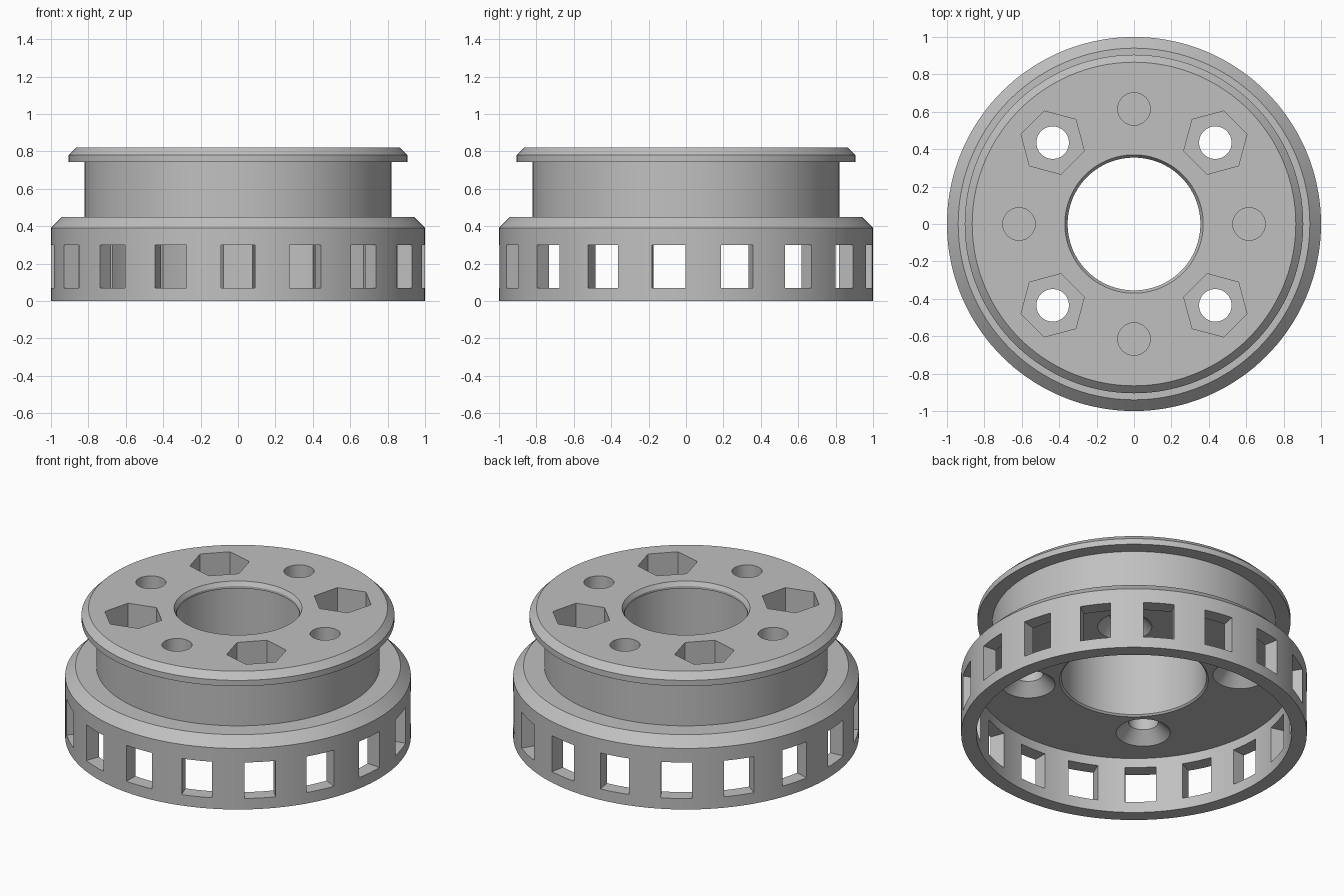
import bpy, bmesh, math
from mathutils import Matrix, Vector

cube = bpy.data.objects.get("Cube")
if cube:
    bpy.data.objects.remove(cube, do_unlink=True)

grey = bpy.data.materials.new("plain grey")
grey.use_nodes = True
colour = (0.53, 0.53, 0.53, 1)
grey.diffuse_color = colour
grey.node_tree.nodes["Principled BSDF"].inputs["Base Color"].default_value = colour


def lathe(bm, profile, steps, spot=(0, 0, 0)):
    """Spin a closed (radius, height) outline about a vertical axis."""
    new = bmesh.new()
    verts = [new.verts.new((r, 0, z)) for r, z in profile]
    edges = [new.edges.new((verts[i - 1], verts[i])) for i in range(len(verts))]
    bmesh.ops.spin(new, geom=verts + edges, axis=(0, 0, 1), cent=(0, 0, 0),
                   angle=math.tau, steps=steps, use_duplicate=False)
    bmesh.ops.remove_doubles(new, verts=new.verts, dist=1e-5)
    # drop edges left over along the axis
    loose = [e for e in new.edges if not e.link_faces]
    bmesh.ops.delete(new, geom=loose, context='EDGES')
    bmesh.ops.recalc_face_normals(new, faces=new.faces)
    bmesh.ops.translate(new, verts=new.verts, vec=Vector(spot))
    mesh = bpy.data.meshes.new("part")
    new.to_mesh(mesh)
    new.free()
    bm.from_mesh(mesh)
    bpy.data.meshes.remove(mesh)


def prism(bm, spot, radius, sides, bottom, top, turn=0.0):
    """Upright prism with a vertex at the angle turn."""
    place = Matrix.Translation((spot[0], spot[1], (bottom + top) / 2))
    first = bmesh.ops.create_cone(bm, cap_ends=True, segments=sides, radius1=radius,
                                  radius2=radius, depth=top - bottom)["verts"]
    start = math.atan2(first[0].co.y, first[0].co.x)
    bmesh.ops.transform(bm, matrix=place @ Matrix.Rotation(turn - start, 4, 'Z'), verts=first)


def make_object(name, bm):
    mesh = bpy.data.meshes.new(name)
    bm.to_mesh(mesh)
    bm.free()
    mesh.materials.append(grey)
    obj = bpy.data.objects.new(name, mesh)
    bpy.context.collection.objects.link(obj)
    return obj


def polar(radius, angle):
    return (radius * math.cos(angle), radius * math.sin(angle), 0)


# Hub body: skirt, shoulder, groove, flange, bore and hollow underside
bm = bmesh.new()
lathe(bm, [(0.912, 0), (1, 0), (1, 0.39), (0.94, 0.45), (0.82, 0.45), (0.82, 0.743),
           (0.905, 0.743), (0.905, 0.78), (0.865, 0.82), (0.37, 0.82), (0.355, 0.795),
           (0.355, 0.78), (0.42, 0.78), (0.42, 0.37), (0.43, 0.36), (0.912, 0.36)], 144)
hub = make_object("hub_body", bm)

# Skirt windows
windows = bmesh.new()
COUNT = 17
for i in range(COUNT):
    angle = -math.pi / 2 + i * math.tau / COUNT
    box = (Matrix.Rotation(angle, 4, 'Z') @ Matrix.Translation((0.97, 0, 0.185))
           @ Matrix.Diagonal((0.24, 0.18, 0.23, 1)))
    bmesh.ops.create_cube(windows, size=1, matrix=box)

# Hexagonal nut pockets, blind pin holes and countersunk bolt holes
pockets, bolts = bmesh.new(), bmesh.new()
PITCH = 0.615
for i in range(4):
    straight = i * math.pi / 2
    diagonal = straight + math.pi / 4
    prism(pockets, polar(PITCH, straight), 0.087, 48, 0.55, 0.9)
    prism(pockets, polar(PITCH, diagonal), 0.175, 6, 0.55, 0.9, diagonal + math.pi / 6)
    lathe(bolts, [(0, 0.33), (0.187, 0.33), (0.087, 0.43), (0.087, 0.7), (0, 0.7)],
          48, polar(PITCH, diagonal))

# Cut the openings, then discard the cutters
for name, data in (("window_cutter", windows), ("pocket_cutter", pockets), ("bolt_cutter", bolts)):
    cutter = make_object(name, data)
    cutter.hide_render = True
    cut = hub.modifiers.new(name, 'BOOLEAN')
    cut.operation = 'DIFFERENCE'
    cut.solver = 'EXACT'
    cut.object = cutter
    bpy.context.view_layer.objects.active = hub
    bpy.ops.object.modifier_apply(modifier=cut.name)
    bpy.data.objects.remove(cutter, do_unlink=True)

for obj in bpy.context.selected_objects:
    obj.select_set(False)
hub.select_set(True)
bpy.context.view_layer.objects.active = hub
bpy.ops.object.shade_smooth_by_angle(angle=math.radians(20))
